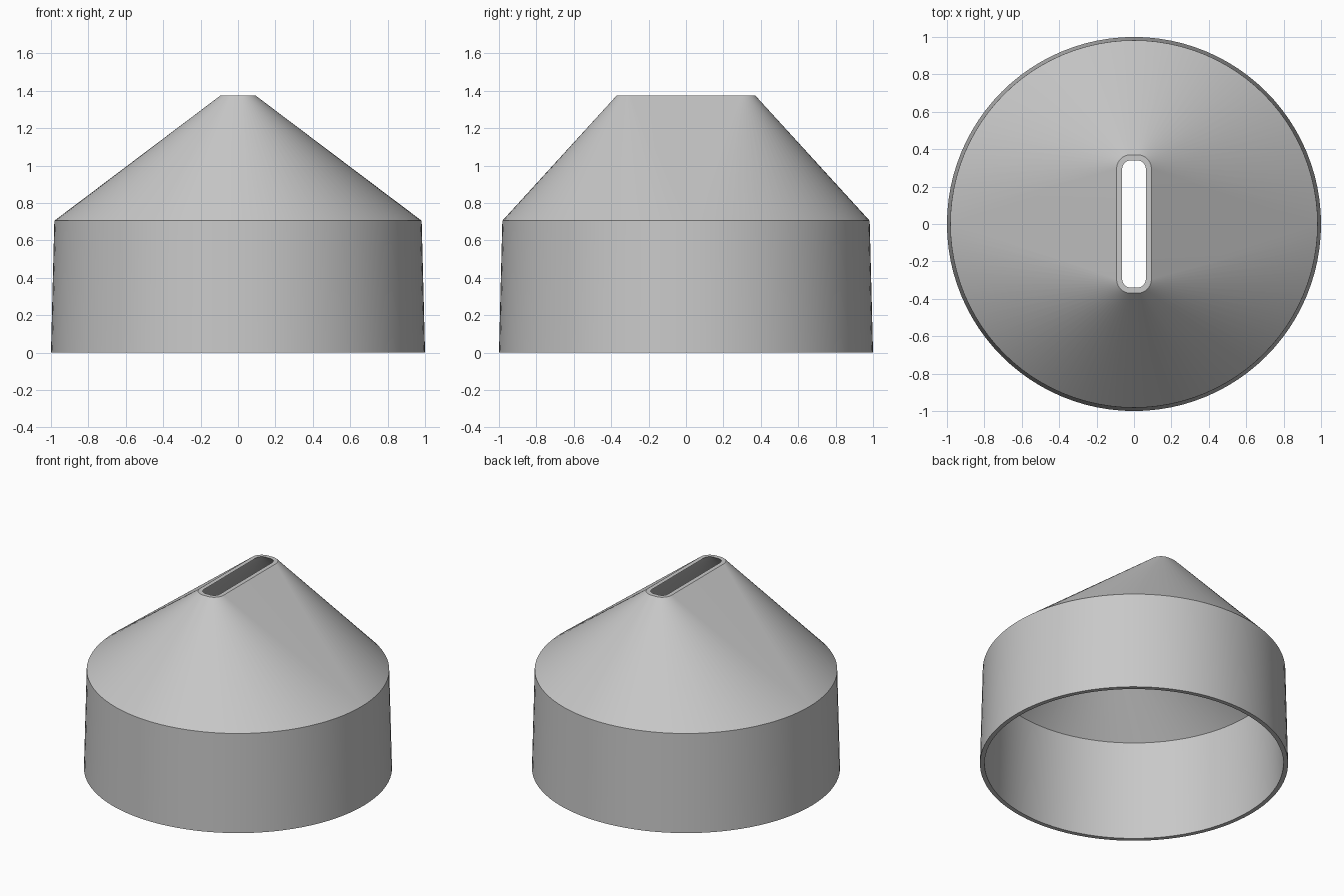
import bpy
import bmesh
from math import cos, sin, pi

cube = bpy.data.objects.get("Cube")
if cube:
    bpy.data.objects.remove(cube, do_unlink=True)

STEPS = 24          # segments per quarter turn
WALL = 0.03
BREAK_Z, TOP_Z = 0.705, 1.375

# Single plain grey plastic
grey = bpy.data.materials.new("grey_plastic")
grey.use_nodes = True
colour = (0.58, 0.58, 0.58, 1)
grey.diffuse_color = colour
grey.node_tree.nodes["Principled BSDF"].inputs["Base Color"].default_value = colour


def ring(bm, radius, z, cx=0.0, cy=0.0):
    """Rounded slot outline; a plain circle when the corner offsets are zero."""
    verts = []
    corners = [(1, 1), (-1, 1), (-1, -1), (1, -1)]
    for quarter, (sx, sy) in enumerate(corners):
        for i in range(STEPS + 1):
            a = (quarter + i / STEPS) * pi / 2
            verts.append(bm.verts.new((sx * cx + radius * cos(a),
                                       sy * cy + radius * sin(a), z)))
    return verts


def bridge(bm, lower, upper):
    count = len(lower)
    for i in range(count):
        j = (i + 1) % count
        bm.faces.new((lower[i], lower[j], upper[j], upper[i]))


# Hollow shell: up the outside, across the slot lip, down the inside
bm = bmesh.new()
slot = dict(cx=0.018, cy=0.295)
rings = [
    ring(bm, 1.0, 0),
    ring(bm, 0.982, BREAK_Z),
    ring(bm, 0.075, TOP_Z, **slot),
    ring(bm, 0.075 - WALL, TOP_Z, **slot),
    ring(bm, 0.982 - WALL, BREAK_Z),
    ring(bm, 1.0 - WALL, 0),
]
for k, lower in enumerate(rings):
    bridge(bm, lower, rings[(k + 1) % len(rings)])

# Circle points repeated at the quarter marks collapse into flat triangles
bmesh.ops.remove_doubles(bm, verts=bm.verts, dist=0.0001)
bmesh.ops.recalc_face_normals(bm, faces=bm.faces)

mesh = bpy.data.meshes.new("slotted_cone_adapter")
bm.to_mesh(mesh)
bm.free()
mesh.materials.append(grey)
adapter = bpy.data.objects.new("slotted_cone_adapter", mesh)
bpy.context.collection.objects.link(adapter)

# Smooth walls with crisp rims
bpy.ops.object.select_all(action="DESELECT")
adapter.select_set(True)
bpy.context.view_layer.objects.active = adapter
bpy.ops.object.shade_smooth_by_angle(angle=pi / 6)
